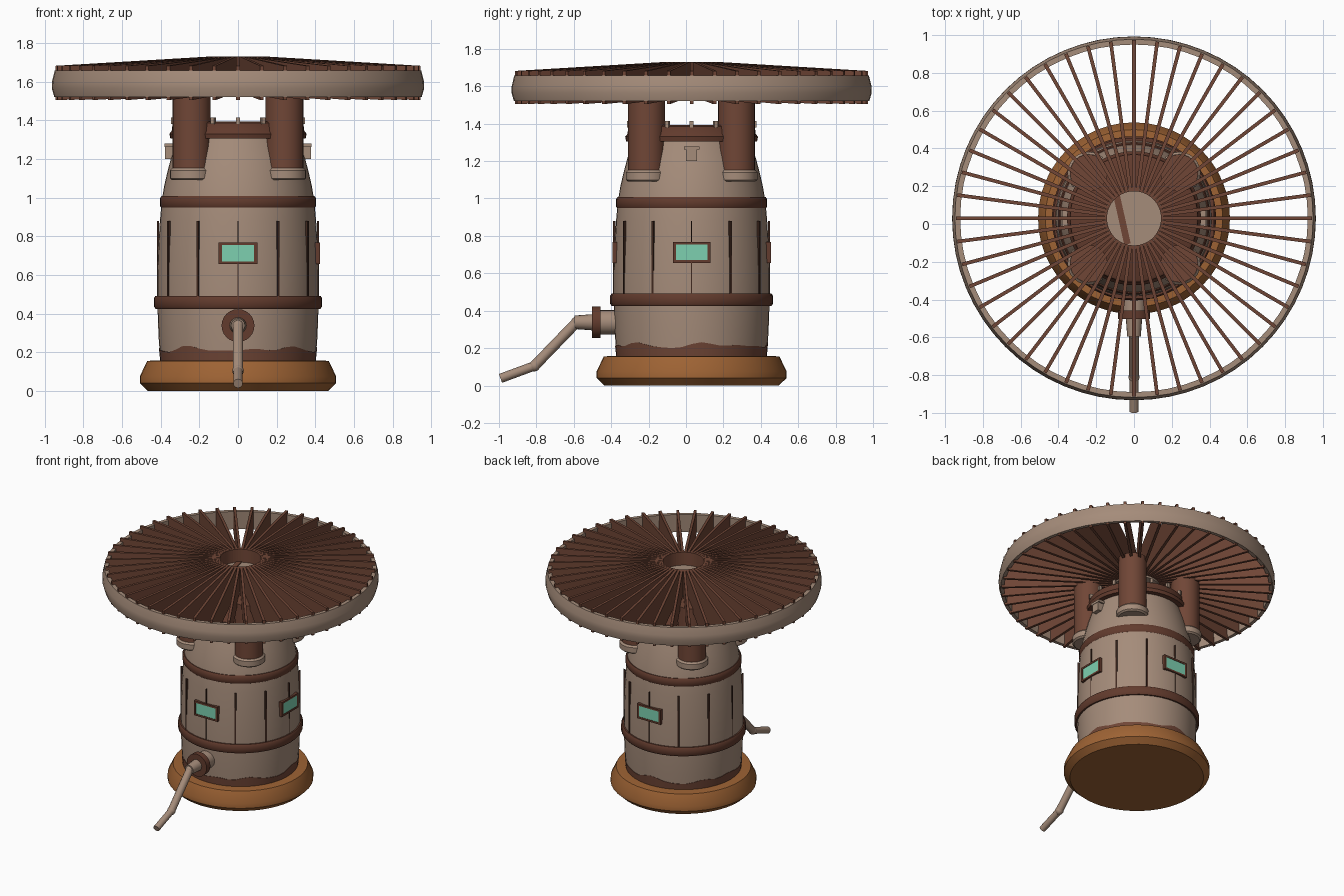
import bpy, bmesh, math
from mathutils import Vector, Matrix

if "Cube" in bpy.data.objects:
    bpy.data.objects.remove(bpy.data.objects["Cube"])

CY = 0.03  # y of the main axis


def srgb(r, g, b):
    f = lambda c: (c / 255 / 12.92) if c < 11 else ((c / 255 + 0.055) / 1.055) ** 2.4
    return (f(r), f(g), f(b), 1)


def mat(name, *rgb):
    m = bpy.data.materials.new(name)
    m.diffuse_color = srgb(*rgb)
    m.use_nodes = True
    m.node_tree.nodes["Principled BSDF"].inputs["Base Color"].default_value = m.diffuse_color
    return m


BEIGE = mat("weathered_beige", 165, 140, 122)
BROWN = mat("rust_brown", 112, 70, 54)
BAND = mat("band_brown", 98, 59, 45)
DARK = mat("dark_brown", 64, 40, 31)
ORANGE = mat("copper_orange", 158, 99, 52)
TEAL = mat("glass_teal", 125, 208, 176)


def finish(name, bm, material, angle=35):
    bmesh.ops.recalc_face_normals(bm, faces=bm.faces[:])
    me = bpy.data.meshes.new(name)
    bm.to_mesh(me)
    bm.free()
    me.materials.append(material)
    me.shade_smooth()
    me.set_sharp_from_angle(angle=math.radians(angle))
    ob = bpy.data.objects.new(name, me)
    bpy.context.collection.objects.link(ob)
    return ob


def lathe(name, prof, material, n=48, x=0, y=CY, closed=False, wave=None):
    """Spin an (r, z) profile round a vertical axis; cap the ends or join them."""
    bm = bmesh.new()
    rings = []
    for k, (r, z) in enumerate(prof):
        ring = []
        for i in range(n):
            a = 2 * math.pi * i / n
            dz = wave(a) if wave and k in (1, 2) else 0
            ring.append(bm.verts.new((x + r * math.cos(a), y + r * math.sin(a), z + dz)))
        rings.append(ring)
    pairs = list(zip(rings, rings[1:]))
    if closed:
        pairs.append((rings[-1], rings[0]))
    else:
        bm.faces.new(rings[0])
        bm.faces.new(rings[-1])
    for A, B in pairs:
        for i in range(n):
            j = (i + 1) % n
            bm.faces.new((A[i], A[j], B[j], B[i]))
    return finish(name, bm, material)


def add_box(bm, size, mtx):
    bmesh.ops.create_cube(bm, size=1, matrix=mtx @ Matrix.Diagonal((*size, 1)))


def rod(name, p, q, r1, material, n=16, r2=None):
    p, q = Vector(p), Vector(q)
    bm = bmesh.new()
    m = Matrix.Translation((p + q) / 2) @ (q - p).to_track_quat('Z', 'Y').to_matrix().to_4x4()
    bmesh.ops.create_cone(bm, cap_ends=True, segments=n, radius1=r1, radius2=r2 or r1,
                          depth=(q - p).length, matrix=m)
    return finish(name, bm, material, 50 if n < 12 else 35)


def around(angle):
    return Matrix.Translation((0, CY, 0)) @ Matrix.Rotation(angle, 4, 'Z')


# foot and barrel body
lathe("base", [(0.466, 0), (0.508, 0.04), (0.508, 0.075), (0.47, 0.155), (0.43, 0.158)], ORANGE)
lathe("barrel", [(0.40, 0.14), (0.411, 0.28), (0.417, 0.45), (0.417, 0.6), (0.412, 0.75),
                 (0.404, 0.88), (0.395, 0.98), (0.382, 1.06), (0.366, 1.13), (0.345, 1.21),
                 (0.315, 1.30), (0.30, 1.36)], BEIGE)
lathe("bottom_stain", [(0.402, 0.15), (0.409, 0.215), (0.39, 0.215), (0.385, 0.15)], BROWN, closed=True,
      wave=lambda a: 0.009 * math.sin(5 * a) + 0.008 * math.sin(8 * a + 1) + 0.004 * math.sin(13 * a))

# hoops and top collar
for nm, r, z0, z1 in (("lower_hoop", 0.435, 0.425, 0.492), ("upper_hoop", 0.404, 0.945, 1.008)):
    lathe(nm, [(r - 0.05, z0), (r - 0.008, z0), (r, z0 + 0.012), (r, z1 - 0.012),
               (r - 0.008, z1), (r - 0.05, z1)], BAND, closed=True)
lathe("top_collar", [(0.29, 1.305), (0.35, 1.305), (0.355, 1.33), (0.343, 1.345),
                     (0.338, 1.385), (0.325, 1.393)], BAND)
bm = bmesh.new()
for i in range(16):
    add_box(bm, (0.022, 0.02, 0.035), around(i * math.pi / 8) @ Matrix.Translation((0.335, 0, 1.398)))
finish("collar_studs", bm, BEIGE)

# upright slats on the barrel; the four on the main axes are very thin
bm = bmesh.new()
for i in range(12):
    w = 0.004 if i % 3 == 0 else 0.013
    add_box(bm, (0.012, w, 0.39), around(i * math.pi / 6) @ Matrix.Translation((0.414, 0, 0.685)))
finish("barrel_slats", bm, DARK)

# three windows: front, right and back
for nm, a in (("front", -90), ("right", 0), ("back", 90)):
    R = around(math.radians(a))
    bm = bmesh.new()
    for s in (-1, 1):
        add_box(bm, (0.03, 0.016, 0.112), R @ Matrix.Translation((0.409, s * 0.092, 0.712)))
        add_box(bm, (0.03, 0.2, 0.014), R @ Matrix.Translation((0.409, 0, 0.712 + s * 0.049)))
    finish(nm + "_window_frame", bm, BAND)
    bm = bmesh.new()
    add_box(bm, (0.008, 0.17, 0.09), R @ Matrix.Translation((0.417, 0, 0.712)))
    finish(nm + "_window_glass", bm, TEAL)

# side lugs
for nm, a in (("right", 0), ("left", math.pi)):
    bm = bmesh.new()
    add_box(bm, (0.05, 0.06, 0.07), around(a) @ Matrix.Translation((0.352, 0, 1.235)))
    add_box(bm, (0.05, 0.082, 0.018), around(a) @ Matrix.Translation((0.355, 0, 1.27)))
    finish(nm + "_lug", bm, BEIGE)

# four support pipes with flanges
for i, (sx, sy) in enumerate(((1, 1), (-1, 1), (-1, -1), (1, -1))):
    x, y = sx * 0.24, CY + sy * 0.24
    lathe(f"support_pipe_{i}", [(0.099, 1.1), (0.099, 1.56)], BROWN, 24, x, y)
    lathe(f"pipe_flange_{i}", [(0.1, 1.09), (0.112, 1.1), (0.112, 1.14), (0.1, 1.152)], BEIGE, 24, x, y)

# top wheel: rim, hub and radial fins
lathe("wheel_rim", [(0.925, 1.52), (0.95, 1.52), (0.963, 1.565), (0.962, 1.60), (0.948, 1.658),
                    (0.92, 1.658)], BEIGE, 64, closed=True)
lathe("wheel_hub", [(0.16, 1.53), (0.16, 1.63)], BEIGE, 32)
bm = bmesh.new()
add_box(bm, (0.035, 0.28, 0.008), Matrix.Translation((-0.065, CY, 1.632)) @ Matrix.Rotation(0.22, 4, 'Z'))
finish("hub_strip", bm, BROWN)
bm = bmesh.new()
for i in range(48):
    M = around(i * math.pi / 24)
    sides = []
    for t in (-0.0095, 0.0095):
        sides.append([bm.verts.new(M @ Vector((r, t, z))) for r, z in
                      ((0.143, 1.545), (0.943, 1.505), (0.943, 1.682), (0.143, 1.73))])
    A, B = sides
    bm.faces.new(A)
    bm.faces.new(B[::-1])
    for k in range(4):
        bm.faces.new((A[k], B[k], B[(k + 1) % 4], A[(k + 1) % 4]))
finish("wheel_fins", bm, BROWN)

# front spout
Z = 0.338
rod("spout_socket", (0, -0.36, Z), (0, -0.47, Z), 0.065, BEIGE, 24)
rod("spout_disc", (0, -0.457, Z), (0, -0.502, Z), 0.085, BAND, 24)
rod("spout_neck", (0, -0.49, Z), (0, -0.595, Z), 0.044, BEIGE, 16, 0.036)
path = [(0, -0.585, Z), (0, -0.81, 0.105), (0, -0.992, 0.038)]
rod("spout_arm", path[0], path[1], 0.028, BEIGE, 10)
rod("spout_tip", path[1], path[2], 0.025, BEIGE, 10)
for i, p in enumerate(path[:2]):
    bm = bmesh.new()
    bmesh.ops.create_uvsphere(bm, u_segments=12, v_segments=8, radius=0.03, matrix=Matrix.Translation(p))
    finish(f"spout_joint_{i}", bm, BEIGE)
